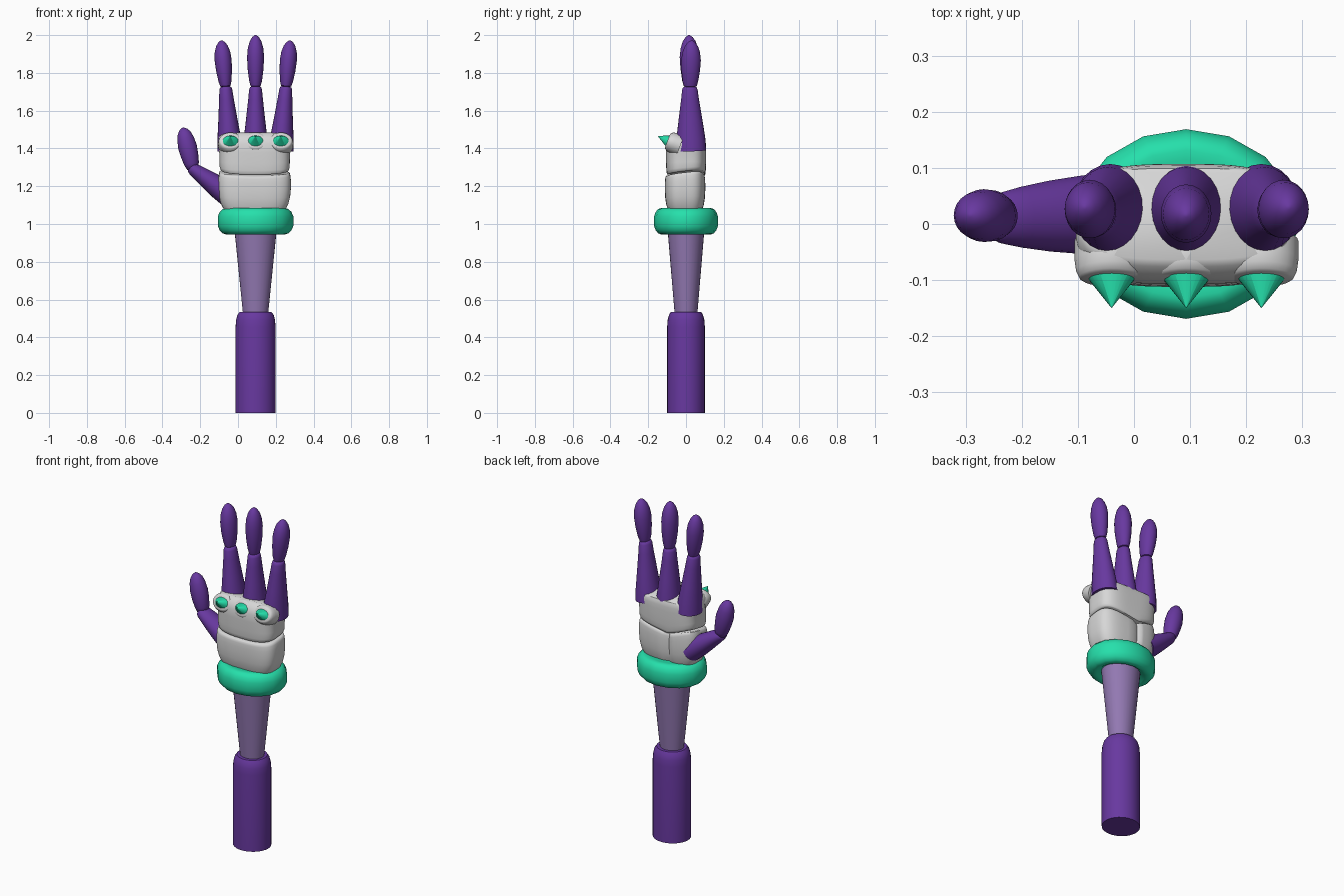
import bpy, bmesh, math
from mathutils import Vector

if "Cube" in bpy.data.objects:
    bpy.data.objects.remove(bpy.data.objects["Cube"])

CX = 0.093  # arm axis


def material(name, rgb):
    m = bpy.data.materials.new(name)
    m.diffuse_color = (*rgb, 1)
    m.use_nodes = True
    m.node_tree.nodes["Principled BSDF"].inputs["Base Color"].default_value = m.diffuse_color
    return m


PURPLE = material("purple", (0.138, 0.040, 0.350))
LILAC = material("lilac", (0.290, 0.190, 0.445))
TEAL = material("teal", (0.019, 0.745, 0.410))
WHITE = material("off_white", (0.68, 0.68, 0.68))


def loft(name, rings, mat, angle=40):
    """Skin a list of equal-length closed rings and cap both ends."""
    bm = bmesh.new()
    vs = [[bm.verts.new(p) for p in ring] for ring in rings]
    n = len(vs[0])
    for a, b in zip(vs, vs[1:]):
        for i in range(n):
            j = (i + 1) % n
            bm.faces.new((a[i], a[j], b[j], b[i]))
    bm.faces.new(vs[0][::-1])
    bm.faces.new(vs[-1])
    bmesh.ops.recalc_face_normals(bm, faces=bm.faces)
    me = bpy.data.meshes.new(name)
    bm.to_mesh(me)
    bm.free()
    me.materials.append(mat)
    me.shade_smooth()
    me.set_sharp_from_angle(angle=math.radians(angle))
    ob = bpy.data.objects.new(name, me)
    bpy.context.collection.objects.link(ob)
    return ob


def tube(name, p0, p1, profile, mat, n=24, angle=40):
    """Tapered tube from p0 to p1; profile = (t, side radius, depth radius)."""
    p0, p1 = Vector(p0), Vector(p1)
    axis = (p1 - p0).normalized()
    side = Vector((0, 1, 0)).cross(axis).normalized()
    depth = axis.cross(side)
    rings = []
    for t, rs, rd in profile:
        c = p0.lerp(p1, t)
        rings.append([c + side * rs * math.cos(2 * math.pi * i / n)
                      + depth * rd * math.sin(2 * math.pi * i / n) for i in range(n)])
    return loft(name, rings, mat, angle)


# Handle, forearm and wrist ring
tube("handle", (CX, 0, 0), (CX, 0, 0.535),
     [(0, .106, .1), (.85, .106, .1), (.92, .103, .097), (.97, .096, .09), (1, .084, .08)], PURPLE, 32, 50)
tube("forearm", (CX, 0, 0.5), (CX, 0, 1.0),
     [(0, .064, .058), (1, .115, .1)], LILAC, 32)
tube("wrist_ring", (CX, 0, 0.945), (CX, 0, 1.085),
     [(t, .2 * s, .169 * s) for t, s in
      [(.12, .57), (.02, .68), (0, .78), (.04, .87), (.15, .95), (.32, 1), (.68, 1),
       (.85, .95), (.96, .87), (1, .78), (.98, .68)]], TEAL, 16, 60)


# Palm plates, separated by a groove that dips to a V on the back
def outline(sx, sy, n=96, yo=0.0):
    pts = []
    for i in range(n):
        a = 2 * math.pi * i / n
        c, s = math.cos(a), math.sin(a)
        pts.append((0.088 + .192 * sx * math.copysign(abs(c) ** .6, c),
                    yo + .107 * sy * math.copysign(abs(s) ** .6, s)))
    return pts


def groove(x, y):
    front = 1.257 + .012 * ((x - .09) / .19) ** 2
    back = 1.25 + (.17 * (x - .05) if x > .05 else .33 * (.05 - x))
    f = min(1, max(0, (y + .09) / .17))
    return front + (back - front) * f


def palm_lower(t, s):
    ring = []
    for x, y in outline(s, s, yo=-.005):
        z = 1.06 + t * (groove(x, y) - .004 - 1.06)
        if y > 0:  # seam down the back
            y -= .016 * math.exp(-((x - .05) / .009) ** 2)
        ring.append((x, y, z))
    return ring


def palm_upper(t, sx, sy, yo):
    ring = []
    for x, y in outline(sx, sy, yo=yo):
        lo = groove(x, y) + .004
        ring.append((x, y, lo + t * (1.468 - .25 * y - lo)))
    return ring


loft("palm_lower", [palm_lower(t, s) for t, s in
     [(0, .8), (.1, .86), (.22, .93), (.4, .98), (.6, 1), (.8, 1), (.92, .985), (.98, .965), (1, .93)]],
     WHITE, 50)
loft("palm_upper", [palm_upper(*r) for r in
     [(0, .91, .91, 0), (.02, .94, .945, 0), (.09, .965, .97, 0), (.25, .97, .99, 0), (.5, .975, 1, 0),
      (.7, 1, 1, 0), (.85, 1, .94, .006), (.95, .98, .84, .014), (1, .94, .76, .018)]],
     WHITE, 50)

# Fingers: lower segment, tip segment, knuckle socket and spike
TIP = [(0, .018, .022), (.02, .027, .034), (.12, .034, .041), (.35, .042, .049), (.58, .045, .052),
       (.75, .041, .046), (.88, .031, .034), (.96, .018, .019), (1, .004, .004)]
BASE = [(0, .068, .08), (.2, .062, .076), (.5, .05, .062), (.8, .039, .047),
        (.95, .034, .041), (.985, .03, .036), (1, .022, .027)]
fingers = [("left", -.042, -.066, -.088, 1.972, -.04),
           ("middle", CX, CX, CX, 2.0, CX),
           ("right", .227, .254, .276, 1.972, .227)]
for name, xb, xj, xt, zt, xs in fingers:
    tube(name + "_finger_base", (xb, .027, 1.39), (xj, .02, 1.728), BASE, PURPLE)
    tube(name + "_finger_tip", (xj, .022, 1.725), (xt, .016 if name == "middle" else .03, zt), TIP, PURPLE)
    # rounded white socket
    a, b = Vector((xs, -.03, 1.415)), Vector((xs, -.098, 1.441))
    tube(name + "_knuckle_socket", a, b,
         [(0, .066, .058), (.5, .066, .056), (.8, .063, .052), (.95, .058, .044), (1, .053, .038)],
         WHITE, 24, 60)
    # cone spike, tilted upward
    tube(name + "_spike", (xs, -.082, 1.434), (xs, -.149, 1.466),
         [(0, .053, .038), (1, .0008, .0008)], TEAL, 24, 60)

# Thumb
tube("thumb_base", (-.05, .018, 1.155), (-.252, .01, 1.302),
     [(0, .064, .074), (.25, .06, .069), (.5, .051, .063), (.75, .041, .054),
      (.93, .033, .045), (.98, .028, .038), (1, .019, .026)], PURPLE)
tube("thumb_tip", (-.238, .014, 1.288), (-.292, .016, 1.51),
     [(0, .02, .022), (.03, .031, .032), (.15, .04, .04), (.35, .047, .046), (.55, .05, .047),
      (.75, .044, .042), (.88, .034, .032), (.96, .02, .018), (1, .004, .004)], PURPLE)
